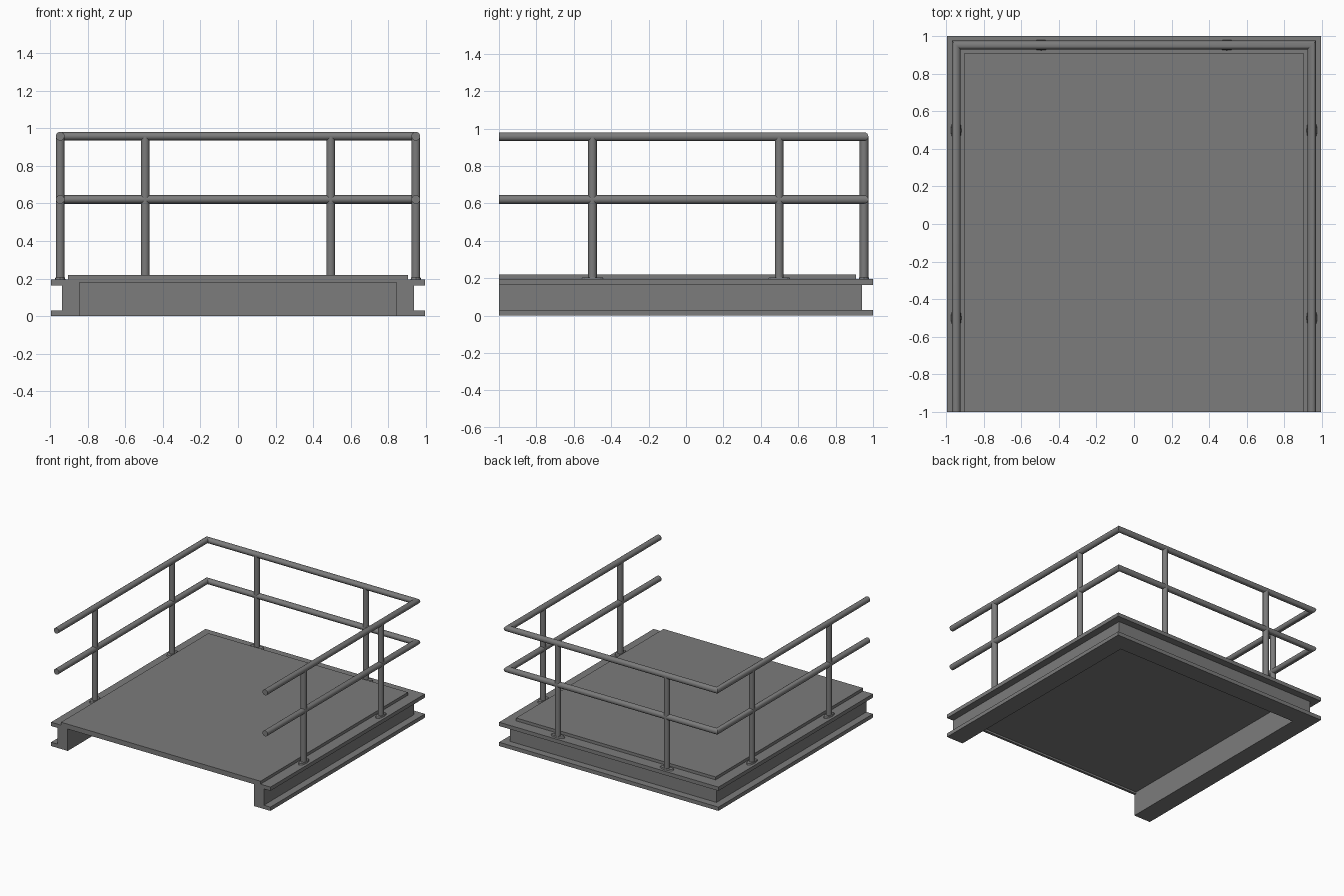
import bpy, bmesh, math

cube = bpy.data.objects.get("Cube")
if cube:
    bpy.data.objects.remove(cube)

# Single steel colour
steel = bpy.data.materials.new("steel_grey")
steel.use_nodes = True
GREY = (0.2, 0.2, 0.2, 1)
steel.diffuse_color = GREY
steel.node_tree.nodes["Principled BSDF"].inputs["Base Color"].default_value = GREY

SIDES = 16
RADIUS = 0.0233
RAIL = 0.946      # sideways distance of the railing from the centre
FRONT = -1.0
BACK_SHIFT = 0.006  # the back side sits slightly further out than the sides
FLANGE_TOP = 0.195
TOP_RAIL = 0.957


def finish(name, bm, smooth=False):
    bmesh.ops.recalc_face_normals(bm, faces=bm.faces)
    mesh = bpy.data.meshes.new(name)
    bm.to_mesh(mesh)
    bm.free()
    mesh.materials.append(steel)
    obj = bpy.data.objects.new(name, mesh)
    bpy.context.collection.objects.link(obj)
    if smooth:
        bpy.ops.object.select_all(action='DESELECT')
        obj.select_set(True)
        bpy.context.view_layer.objects.active = obj
        bpy.ops.object.shade_smooth_by_angle(angle=math.radians(35))
    return obj


def u_sweep(name, profile, smooth=False):
    """Sweep an (outward distance, height) profile around three sides, mitred."""
    bm = bmesh.new()
    rings = []
    for side, at_back in ((-1, False), (-1, True), (1, True), (1, False)):
        rings.append([bm.verts.new((side * d, d + BACK_SHIFT if at_back else FRONT, z))
                      for d, z in profile])
    n = len(profile)
    for a, b in zip(rings, rings[1:]):
        for i in range(n):
            j = (i + 1) % n
            bm.faces.new((a[i], a[j], b[j], b[i]))
    bm.faces.new(rings[0])
    bm.faces.new(rings[-1])
    return finish(name, bm, smooth)


def cylinder(name, x, y, z0, z1, rx, ry, taper=1):
    bm = bmesh.new()
    bmesh.ops.create_cone(bm, cap_ends=True, segments=SIDES,
                          radius1=1, radius2=taper, depth=1)
    bmesh.ops.scale(bm, vec=(rx, ry, z1 - z0), verts=bm.verts)
    bmesh.ops.translate(bm, vec=(x, y, (z0 + z1) / 2), verts=bm.verts)
    return finish(name, bm, True)


def box(name, half_width, y0, y1, z0, z1):
    bm = bmesh.new()
    bmesh.ops.create_cube(bm, size=1)
    bmesh.ops.scale(bm, vec=(2 * half_width, y1 - y0, z1 - z0), verts=bm.verts)
    bmesh.ops.translate(bm, vec=(0, (y0 + y1) / 2, (z0 + z1) / 2), verts=bm.verts)
    return finish(name, bm)


# Channel-shaped edge beam around the left, back and right
INNER, WEB, EDGE = 0.843, 0.935, 0.994
u_sweep("edge_beam", [(INNER, 0), (EDGE, 0), (EDGE, 0.031), (WEB, 0.031),
                      (WEB, 0.164), (EDGE, 0.164), (EDGE, FLANGE_TOP),
                      (INNER, FLANGE_TOP)])

# Deck plate on the beam, with a shallow lip under its open front edge
DECK_TOP = 0.219
box("deck_plate", 0.904, FRONT, 0.908, FLANGE_TOP, DECK_TOP)
box("front_lip", INNER, FRONT, FRONT + 0.02, 0.179, FLANGE_TOP)

# Top and middle rails
for name, height in (("top_rail", TOP_RAIL), ("middle_rail", 0.621)):
    turn = [math.tau * i / SIDES for i in range(SIDES)]
    u_sweep(name, [(RAIL + RADIUS * math.cos(t), height + RADIUS * math.sin(t))
                   for t in turn], True)

# Posts with oval, tapered foot plates
for side, word in ((1, "left"), (-1, "right")):
    spots = (("front", side * RAIL, -0.5, False),
             ("rear", side * RAIL, 0.498, False),
             ("back", side * 0.494, RAIL + BACK_SHIFT, True))
    for place, x, y, along_x in spots:
        cylinder(f"{word}_{place}_post", x, y, FLANGE_TOP, TOP_RAIL, RADIUS, RADIUS)
        rx, ry = (0.06, 0.028) if along_x else (0.028, 0.06)
        cylinder(f"{word}_{place}_foot", x, y, FLANGE_TOP, 0.205, rx, ry, 0.9)
